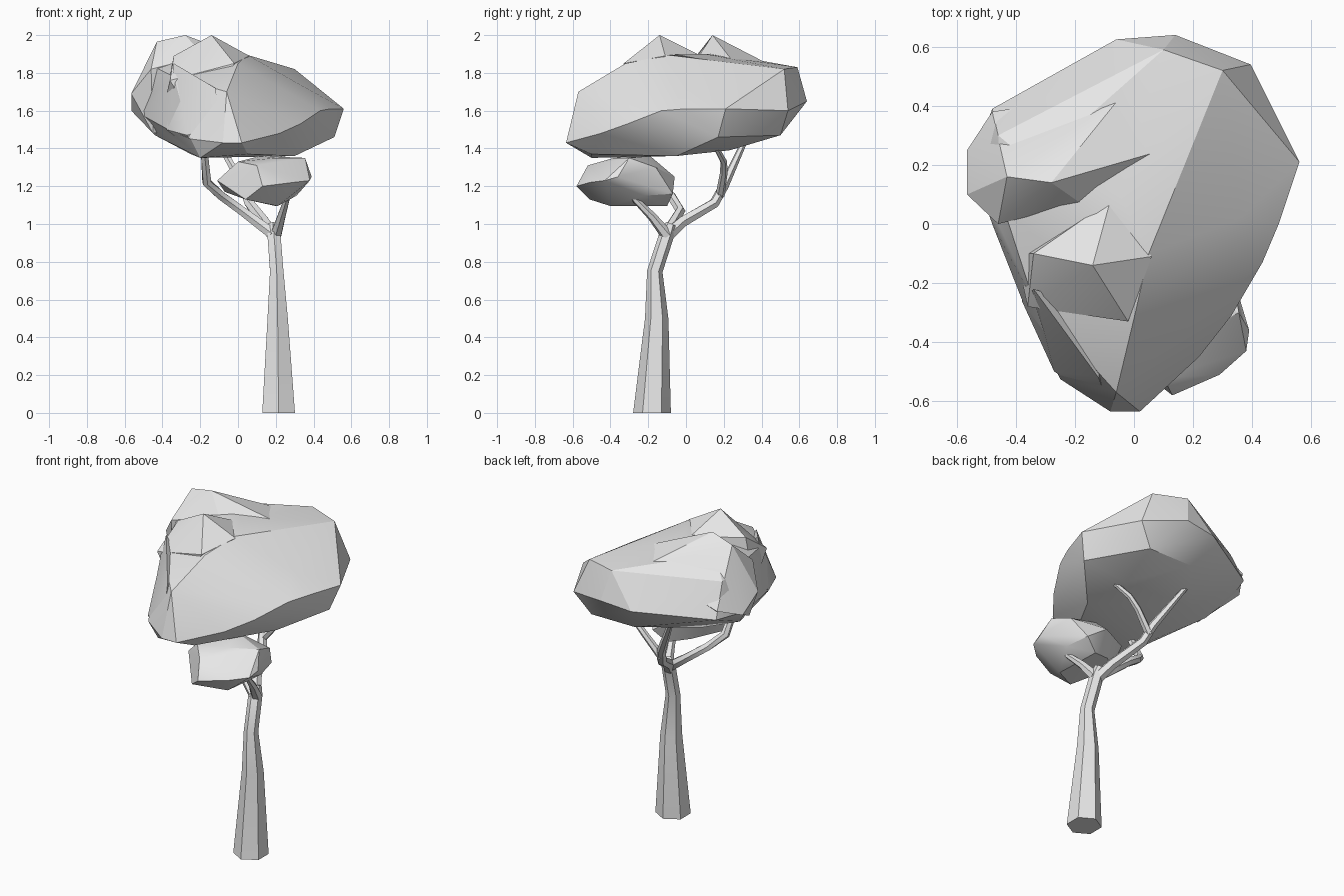
import bpy
import bmesh
import math
from mathutils import Vector

if "Cube" in bpy.data.objects:
    bpy.data.objects.remove(bpy.data.objects["Cube"], do_unlink=True)

grey = bpy.data.materials.new("plain_grey")
grey.use_nodes = True
grey.diffuse_color = (0.8, 0.8, 0.8, 1)
grey.node_tree.nodes["Principled BSDF"].inputs["Base Color"].default_value = (0.8, 0.8, 0.8, 1)


def finish(bm, name, angle):
    """Turn a bmesh into a named, shaded object."""
    bmesh.ops.recalc_face_normals(bm, faces=bm.faces)
    mesh = bpy.data.meshes.new(name)
    bm.to_mesh(mesh)
    bm.free()
    mesh.materials.append(grey)
    obj = bpy.data.objects.new(name, mesh)
    bpy.context.collection.objects.link(obj)
    bpy.ops.object.select_all(action="DESELECT")
    obj.select_set(True)
    bpy.context.view_layer.objects.active = obj
    bpy.ops.object.shade_smooth_by_angle(angle=math.radians(angle))
    return obj


def clump(name, points):
    """Faceted foliage mass wrapped around a few corner points."""
    bm = bmesh.new()
    for p in points:
        bm.verts.new(p)
    hull = bmesh.ops.convex_hull(bm, input=bm.verts[:])
    loose = {v for v in hull["geom_interior"] if isinstance(v, bmesh.types.BMVert)}
    bmesh.ops.delete(bm, geom=list(loose), context="VERTS")
    bmesh.ops.dissolve_limit(bm, angle_limit=math.radians(5), verts=bm.verts, edges=bm.edges)
    return finish(bm, name, 24)


def limb(name, path, sides=6):
    """Tapering tube through (x, y, z, radius) stations."""
    bm = bmesh.new()
    centres = [Vector(p[:3]) for p in path]
    rings = []
    for i, c in enumerate(centres):
        along = centres[min(i + 1, len(path) - 1)] - centres[max(i - 1, 0)]
        if i == 0 and c.z == 0:
            along = Vector((0, 0, 1))
        along.normalize()
        u = Vector((0, 1, 0)).cross(along).normalized()
        v = along.cross(u)
        ring = []
        for k in range(sides):
            a = math.tau * (k + 0.5) / sides
            ring.append(bm.verts.new(c + path[i][3] * (u * math.cos(a) + v * math.sin(a))))
        rings.append(ring)
    for low, high in zip(rings, rings[1:]):
        for k in range(sides):
            n = (k + 1) % sides
            bm.faces.new((low[k], low[n], high[n], high[k]))
    bm.faces.new(rings[0][::-1])
    bm.faces.new(rings[-1])
    return finish(bm, name, 40)


# Trunk and its branches
limb("trunk", [(.215, -.18, 0, .1), (.21, -.155, .5, .062), (.205, -.165, .75, .041),
               (.19, -.1, .95, .04), (.185, -.08, 1.0, .028)])
limb("back_branch", [(.19, -.11, .93, .036), (.14, -.02, 1.01, .032), (.06, .15, 1.11, .028),
                     (.03, .2, 1.2, .026), (-.12, .32, 1.46, .015)])
limb("back_twig", [(.04, .18, 1.15, .024), (.14, .2, 1.27, .02), (.2, .2, 1.33, .018),
                   (.34, .13, 1.46, .012)])
limb("side_branch", [(.18, -.1, .95, .033), (.02, -.03, 1.07, .027), (-.09, -.08, 1.15, .026),
                     (-.165, -.15, 1.22, .026), (-.18, -.25, 1.4, .02)])
limb("front_branch", [(.2, -.1, .94, .033), (.23, -.18, 1.04, .024), (.27, -.31, 1.17, .014)])

# Small lower foliage
clump("lower_foliage", [
    (-.11, -.33, 1.23), (-.07, -.28, 1.17), (0, -.4, 1.33), (-.06, -.18, 1.27),
    (.12, -.19, 1.36), (.2, -.38, 1.35), (.355, -.3, 1.35), (.33, -.16, 1.3),
    (.39, -.36, 1.25), (.38, -.43, 1.23), (.29, -.51, 1.22), (.13, -.58, 1.2),
    (.1, -.52, 1.31), (.04, -.51, 1.13), (.21, -.4, 1.095), (.2, -.1, 1.095),
    (.28, -.07, 1.16), (.15, -.06, 1.25), (.07, -.15, 1.13), (.31, -.22, 1.15)])

# Main crown: underside, rim and upper shoulder
underside = [
    (-.2, -.5, 1.35), (.05, -.5, 1.37), (-.25, -.2, 1.37), (.3, -.05, 1.36),
    (.25, .23, 1.39), (-.25, .2, 1.42), (.3, .5, 1.47), (0, .5, 1.47),
    (-.44, .1, 1.47), (.51, .17, 1.46)]
rim = [
    (-.08, -.635, 1.43), (.02, -.635, 1.43), (.22, -.45, 1.48), (.33, -.31, 1.53),
    (.435, -.13, 1.6), (.49, 0, 1.61), (.56, .21, 1.61), (.395, .54, 1.6),
    (.14, .64, 1.65), (-.06, .625, 1.63), (-.48, .39, 1.6), (-.55, .2, 1.6),
    (-.48, 0, 1.6), (-.37, -.28, 1.5), (-.25, -.525, 1.45)]
shoulder = [
    (.36, .02, 1.72), (.38, .42, 1.76), (.3, .52, 1.82), (.1, .59, 1.83),
    (.21, .28, 1.83), (.24, -.18, 1.7), (.08, -.4, 1.72), (-.06, -.57, 1.7),
    (0, -.32, 1.85), (-.34, -.26, 1.78), (-.03, .47, 1.84), (.05, -.1, 1.895),
    (-.05, .1, 1.9), (-.34, .2, 1.9), (-.44, .05, 1.83), (-.46, .3, 1.8)]
clump("main_crown", underside + rim + shoulder)

# Raised lumps on the crown
clump("rear_crown_lump", [
    (-.28, .14, 2.0), (-.43, .16, 1.965), (-.46, 0, 1.82), (-.18, .07, 1.89),
    (-.03, .45, 1.84), (-.48, .38, 1.65), (.2, .28, 1.82), (-.565, .1, 1.69),
    (-.565, .25, 1.6), (-.45, .02, 1.48), (-.2, .2, 1.5)])
clump("front_crown_lump", [
    (-.14, -.14, 2.0), (-.34, -.1, 1.89), (.06, -.11, 1.89), (-.36, -.28, 1.76),
    (-.02, -.33, 1.85), (-.08, .08, 1.89), (-.4, -.1, 1.6), (-.2, -.3, 1.5)])
clump("front_crown_fold", [
    (-.34, -.22, 1.85), (-.38, -.26, 1.5), (-.27, -.5, 1.47), (-.09, -.6, 1.53),
    (-.12, -.52, 1.72), (-.2, -.48, 1.36), (-.1, -.3, 1.6)])
